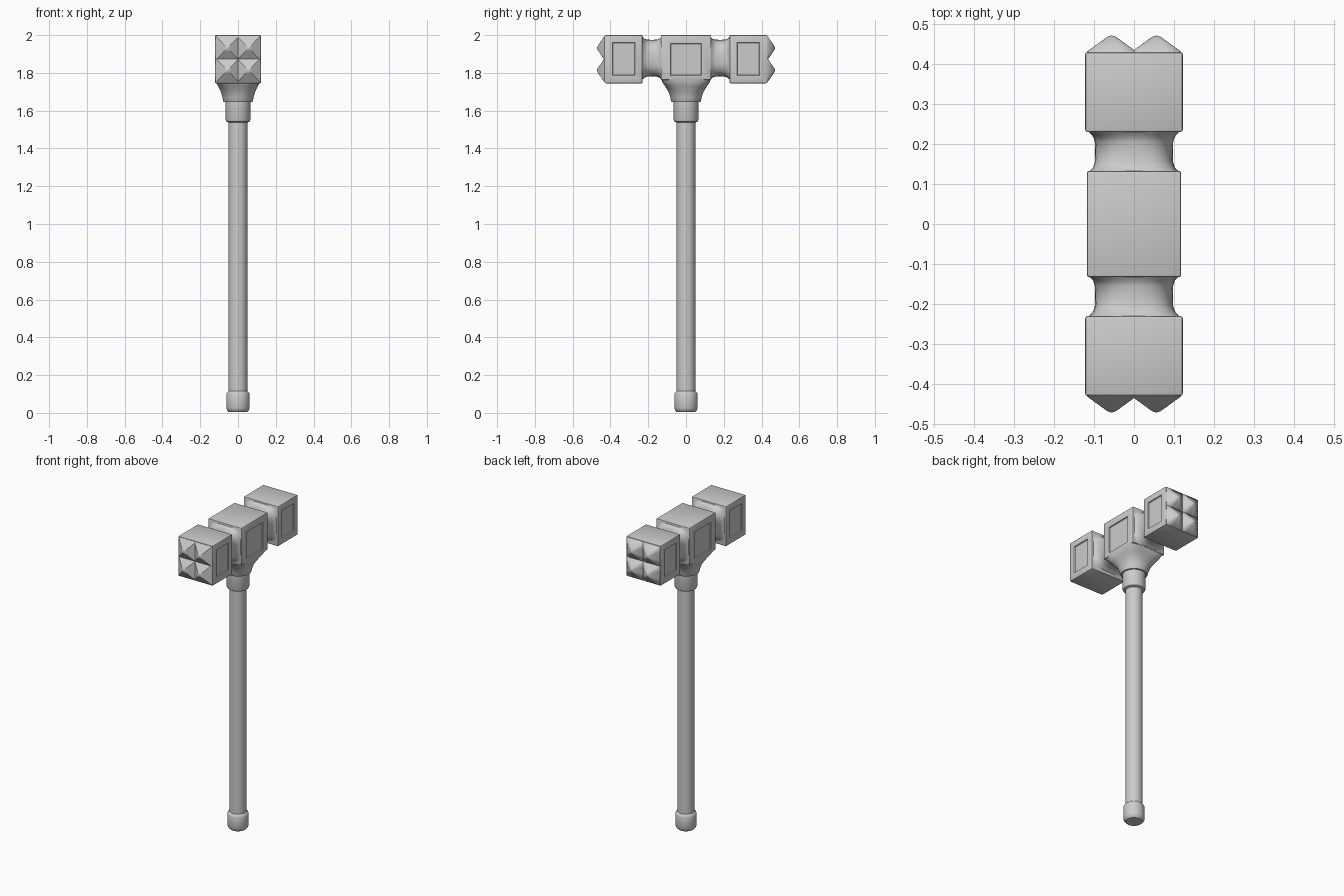
import bpy, bmesh, math
from mathutils import Vector

if "Cube" in bpy.data.objects:
    bpy.data.objects.remove(bpy.data.objects["Cube"])


def finish(bm, name, angle=35):
    bmesh.ops.recalc_face_normals(bm, faces=bm.faces[:])
    me = bpy.data.meshes.new(name)
    bm.to_mesh(me)
    bm.free()
    ob = bpy.data.objects.new(name, me)
    bpy.context.collection.objects.link(ob)
    bpy.ops.object.select_all(action='DESELECT')
    ob.select_set(True)
    bpy.context.view_layer.objects.active = ob
    if angle:
        bpy.ops.object.shade_smooth_by_angle(angle=math.radians(angle))
    return ob


def loft(name, sections, place, seg=32, angle=35):
    """Sections are (height, half a, half b, exponent): 2 is round, 40 is square."""
    bm = bmesh.new()
    rings = []
    for h, a, b, n in sections:
        ring = []
        for i in range(seg):
            t = 2 * math.pi * i / seg
            c, s = math.cos(t), math.sin(t)
            r = (abs(c) ** n + abs(s) ** n) ** (-1 / n)
            ring.append(bm.verts.new(place(a * r * c, b * r * s, h)))
        rings.append(ring)
    for lo, hi in zip(rings, rings[1:]):
        for i in range(seg):
            j = (i + 1) % seg
            bm.faces.new((lo[i], lo[j], hi[j], hi[i]))
    bm.faces.new(rings[0])
    bm.faces.new(rings[-1])
    return finish(bm, name, angle)


def panel_block(name, hx, y0, y1, z0, z1, panel):
    """Bevelled block with a recessed rectangle on both x faces."""
    bm = bmesh.new()
    bmesh.ops.create_cube(bm, size=1)
    for v in bm.verts:
        v.co = Vector((2 * hx * v.co.x, (y0 + y1) / 2 + (y1 - y0) * v.co.y,
                       (z0 + z1) / 2 + (z1 - z0) * v.co.z))
    bmesh.ops.bevel(bm, geom=bm.edges[:], offset=0.006, segments=2,
                    profile=0.5, affect='EDGES')
    bm.normal_update()
    sides = sorted((f for f in bm.faces if abs(f.normal.x) > 0.99),
                   key=lambda f: -f.calc_area())[:2]
    py0, py1, pz0, pz1 = panel
    for f in sides:
        mid = f.calc_center_median()
        bmesh.ops.inset_region(bm, faces=[f], thickness=0.015)
        for v in f.verts:
            v.co.y = py0 if v.co.y < mid.y else py1
            v.co.z = pz0 if v.co.z < mid.z else pz1
        bmesh.ops.inset_region(bm, faces=[f], thickness=0.004, depth=-0.006)
    return finish(bm, name)


def upright(a, b, h):
    return (a, b, h)


def round_part(name, profile):
    return loft(name, [(z, r, r, 2) for z, r in profile], upright)


# Handle, pommel and collar ring
round_part("handle", [(0.08, 0.05), (1.56, 0.05)])
round_part("pommel", [(0.005, 0.048), (0.014, 0.057), (0.025, 0.062),
                      (0.098, 0.062), (0.108, 0.058), (0.115, 0.05)])
round_part("collar_ring", [(1.537, 0.05), (1.543, 0.062), (1.552, 0.066), (1.655, 0.066)])

# Flared socket, going from round to the square head
loft("socket", [(1.645, 0.076, 0.076, 2), (1.65, 0.079, 0.079, 2), (1.67, 0.082, 0.083, 2.1),
                (1.70, 0.091, 0.093, 2.5), (1.73, 0.106, 0.111, 3.6),
                (1.75, 0.115, 0.125, 7), (1.768, 0.1175, 0.132, 30)], upright)

# Centre block
panel_block("head_centre", 0.118, -0.133, 0.133, 1.762, 2.0,
            (-0.083, 0.083, 1.785, 1.955))

ZC = 1.8725
for s, side in ((-1, "front"), (1, "back")):
    # Hammer block
    lo, hi = sorted((s * 0.23, s * 0.43))
    plo, phi = sorted((s * 0.27, s * 0.39))
    panel_block("hammer_block_" + side, 0.122, lo, hi, 1.745, 2.0,
                (plo, phi, 1.786, 1.960))
    # Waisted neck between blocks
    loft("neck_" + side,
         [(0.125, 0.115, 0.115, 6), (0.134, 0.109, 0.109, 4.5), (0.142, 0.102, 0.102, 3.4),
          (0.155, 0.098, 0.098, 2.8), (0.18, 0.097, 0.097, 2.6), (0.205, 0.098, 0.098, 2.8),
          (0.218, 0.102, 0.102, 3.4), (0.226, 0.109, 0.109, 4.5), (0.234, 0.115, 0.115, 6)],
         lambda a, b, h, s=s: (a, s * h, 1.878 + b))
    # Four pyramid studs on the striking face
    for ix in (-1, 1):
        for iz in (-1, 1):
            def stud(a, b, h, s=s, ix=ix, iz=iz):
                return (ix * 0.056 + a, s * h, ZC + iz * 0.059 + b)
            loft("stud_" + side,
                 [(0.426, 0.062, 0.064, 60), (0.431, 0.062, 0.064, 60),
                  (0.463, 0.018, 0.018, 30), (0.469, 0.009, 0.009, 8),
                  (0.471, 0.002, 0.002, 2)],
                 stud, seg=16, angle=30 if s < 0 else 80)
